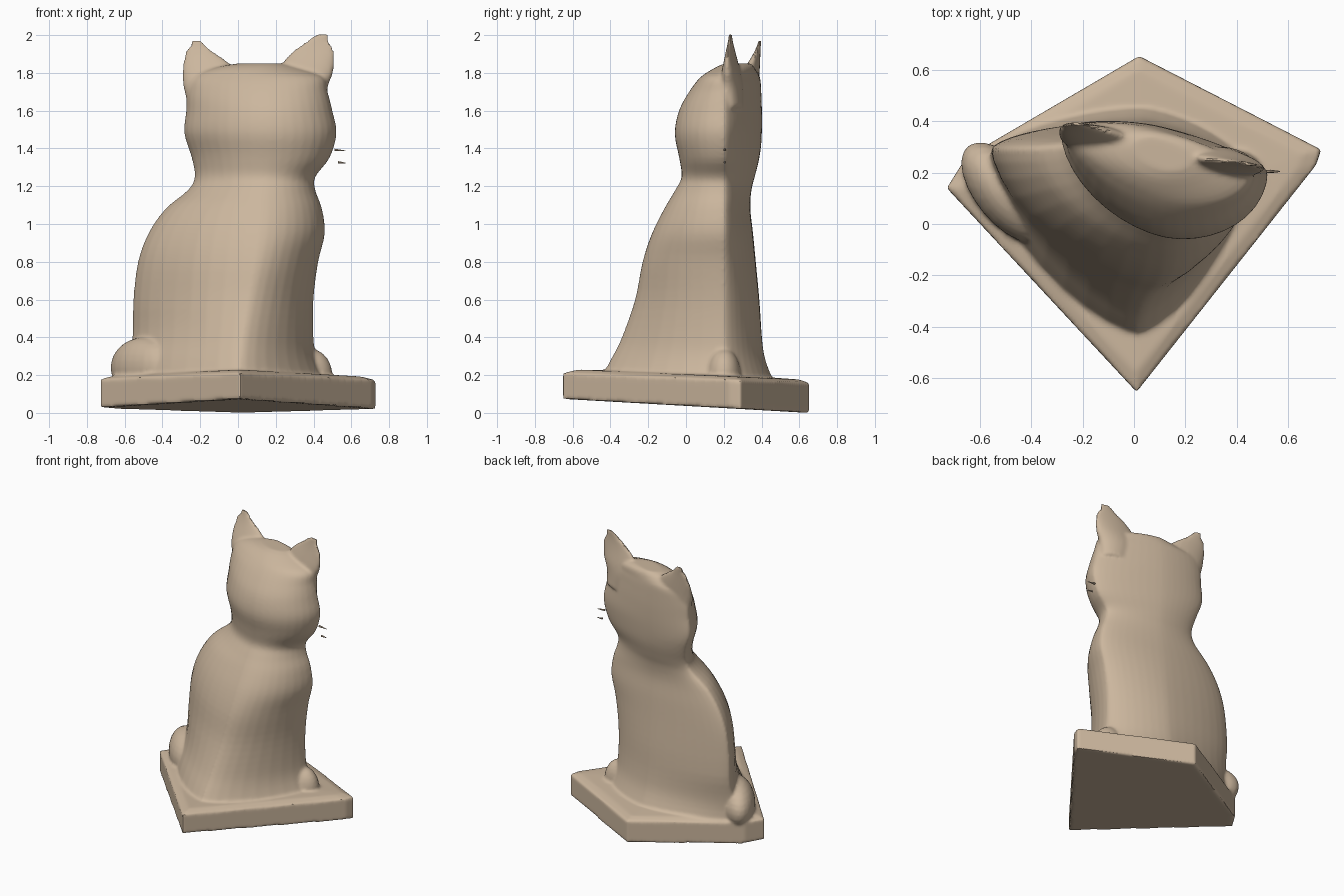
import bpy, bmesh, math
from mathutils import Vector

if "Cube" in bpy.data.objects:
    bpy.data.objects.remove(bpy.data.objects["Cube"])

stone = bpy.data.materials.new("warm beige stone")
stone.diffuse_color = (0.60, 0.47, 0.34, 1)
stone.use_nodes = True
stone.node_tree.nodes["Principled BSDF"].inputs["Base Color"].default_value = stone.diffuse_color


def finish(name, bm):
    bmesh.ops.recalc_face_normals(bm, faces=bm.faces)
    me = bpy.data.meshes.new(name)
    bm.to_mesh(me)
    bm.free()
    me.materials.append(stone)
    ob = bpy.data.objects.new(name, me)
    bpy.context.collection.objects.link(ob)
    return ob


def ramp(z, a, b, lo, hi):
    t = min(max((z - a) / (b - a), 0), 1)
    return lo + (hi - lo) * t * t * (3 - 2 * t)


def smooth_rows(rows, steps=4):
    """Catmull-Rom interpolation of the section rows."""
    out = []
    for i in range(len(rows) - 1):
        a, b = rows[max(i - 1, 0)], rows[i]
        c, d = rows[i + 1], rows[min(i + 2, len(rows) - 1)]
        for s in range(steps):
            t = s / steps
            out.append([0.5 * (2 * q + (r - p) * t + (2 * p - 5 * q + 4 * r - w) * t * t
                               + (3 * q - p - 3 * r + w) * t ** 3)
                        for p, q, r, w in zip(a, b, c, d)])
    return out + [rows[-1]]


def loft(name, sections, n=10):
    """Each section: z, left, front, right, back points, front and back sharpness."""
    bm = bmesh.new()
    rings = []
    for z, L, F, R, B, e, eb in sections:
        L, F, R, B = Vector(L), Vector(F), Vector(R), Vector(B)
        width = R.x - L.x
        front_mid = L.lerp(R, (F.x - L.x) / width)
        back_mid = L.lerp(R, (B.x - L.x) / width)
        ring = []
        for P, Q, C, k in ((L, F, front_mid, e), (F, R, front_mid, e),
                           (R, B, back_mid, eb), (B, L, back_mid, eb)):
            for j in range(n):
                t = j / n * math.pi / 2
                p = C + (P - C) * math.cos(t) ** k + (Q - C) * math.sin(t) ** k
                ring.append(bm.verts.new((p.x, p.y, z)))
        rings.append(ring)
    for a, b in zip(rings, rings[1:]):
        for j in range(len(a)):
            k = (j + 1) % len(a)
            bm.faces.new((a[j], a[k], b[k], b[j]))
    bm.faces.new(rings[0])
    bm.faces.new(rings[-1])
    return finish(name, bm)


# Diamond plinth with a sloping top and underside
bm = bmesh.new()
corners = [(0.01, -0.655), (0.71, 0.23), (0.73, 0.29), (0.02, 0.655), (-0.655, 0.26), (-0.73, 0.14)]
low = [bm.verts.new((x, y, 0.037 - 0.057 * y)) for x, y in corners]
high = [bm.verts.new((x, y, 0.185 - 0.04 * y)) for x, y in corners]
inner = [bm.verts.new((x * 0.9, y * 0.9 + 0.01, 0.203 - 0.04 * y)) for x, y in corners]
hub = bm.verts.new((0, 0, 0.22))
for i in range(6):
    j = (i + 1) % 6
    bm.faces.new((low[i], low[j], high[j], high[i]))
    bm.faces.new((high[i], high[j], inner[j], inner[i]))
    bm.faces.new((inner[i], inner[j], hub))
bm.faces.new(low[::-1])
parts = [finish("plinth", bm)]

# Seated body flowing into the head: z, left x, right x, front y, back y
profile = [
    (0.15, -0.60, 0.48, -0.47, 0.47), (0.28, -0.58, 0.42, -0.40, 0.42),
    (0.40, -0.56, 0.40, -0.34, 0.40), (0.60, -0.555, 0.40, -0.27, 0.385),
    (0.80, -0.53, 0.425, -0.23, 0.365), (0.95, -0.475, 0.46, -0.18, 0.35),
    (1.08, -0.385, 0.445, -0.115, 0.335), (1.18, -0.265, 0.41, -0.055, 0.34),
    (1.25, -0.23, 0.41, -0.02, 0.355), (1.35, -0.245, 0.485, -0.03, 0.375),
    (1.48, -0.285, 0.522, -0.053, 0.385), (1.60, -0.275, 0.50, -0.03, 0.385),
    (1.70, -0.27, 0.475, 0.025, 0.38), (1.78, -0.24, 0.45, 0.09, 0.373),
    (1.83, -0.11, 0.32, 0.16, 0.36), (1.85, 0.0, 0.23, 0.21, 0.34)]
body = []
for z, left, right, front, back in smooth_rows(profile):
    left_y = ramp(z, 0.2, 0.5, 0.24, 0.29) + ramp(z, 1.1, 1.45, 0, 0.07) - ramp(z, 1.77, 1.845, 0, 0.06)
    right_y = 0.20 + ramp(z, 1.77, 1.845, 0, 0.06)
    body.append((z, (left, left_y), (ramp(z, 0.2, 1.1, 0.01, 0.12), front), (right, right_y),
                 (ramp(z, 1.0, 1.4, 0.03, 0.08), back),
                 ramp(z, 0.2, 1.3, 1.4, 1.08), ramp(z, 0.2, 1.5, 1.3, 1.2)))
parts.append(loft("cat_statue", body))


# Thin upright ears: rows of z, left x, right x; depth thins towards the tip
def ear(name, rows, y0, y1, skew):
    sections = []
    for z, a, b in smooth_rows(rows):
        m, d = (a + b) / 2, skew * (b - a)
        y = ramp(z, 1.7, 2.0, y0, y1)
        h = ramp(z, 1.70, rows[-1][0], 0.06, 0.007)
        sections.append((z, (a, y + d), (m, y - h), (b, y - d), (m, y + h), 1, 1))
    parts.append(loft(name, sections, 6))


ear("left_ear", [(1.62, -0.26, -0.05), (1.72, -0.288, 0.0), (1.80, -0.295, 0.0), (1.86, -0.29, -0.055),
                 (1.92, -0.275, -0.14), (1.975, -0.245, -0.20)], 0.325, 0.392, 0.06)
ear("right_ear", [(1.62, 0.26, 0.475), (1.72, 0.22, 0.475), (1.80, 0.22, 0.504), (1.86, 0.24, 0.51),
                  (1.92, 0.295, 0.506), (2.008, 0.42, 0.475)], 0.24, 0.235, 0.075)


# Rounded lumps: tail curled along the left, paw on the right
def lump(name, centre, size, turn):
    bm = bmesh.new()
    bmesh.ops.create_uvsphere(bm, u_segments=24, v_segments=14, radius=1)
    c, s = math.cos(turn), math.sin(turn)
    for v in bm.verts:
        x, y, z = v.co.x * size[0], v.co.y * size[1], v.co.z * size[2]
        v.co = Vector(centre) + Vector((x * c - y * s, x * s + y * c, z))
    parts.append(finish(name, bm))


lump("tail", (-0.495, 0.12, 0.24), (0.24, 0.12, 0.16), math.radians(-50))
lump("paw", (0.38, 0.20, 0.20), (0.12, 0.09, 0.14), 0)

# Fuse the parts into one softly worn stone piece
bpy.ops.object.select_all(action='DESELECT')
for ob in parts:
    ob.select_set(True)
cat = bpy.data.objects["cat_statue"]
bpy.context.view_layer.objects.active = cat
bpy.ops.object.join()
fuse = cat.modifiers.new("fuse", 'REMESH')
fuse.mode = 'VOXEL'
fuse.voxel_size = 0.011
soften = cat.modifiers.new("soften", 'SMOOTH')
soften.factor = 0.5
soften.iterations = 4
for m in ("fuse", "soften"):
    bpy.ops.object.modifier_apply(modifier=m)
bpy.ops.object.shade_smooth_by_angle(angle=math.radians(40))

# Whisker slivers beside the right cheek
for i, (z, a, b) in enumerate(((1.39, 0.51, 0.57), (1.325, 0.53, 0.57))):
    bm = bmesh.new()
    bmesh.ops.create_cone(bm, cap_ends=True, segments=6, radius1=0.007, radius2=0.002, depth=b - a)
    for v in bm.verts:
        v.co = ((a + b) / 2 + v.co.z, 0.205 + v.co.y, z + v.co.x - 0.1 * v.co.z)
    finish("whisker_%d" % (i + 1), bm)
